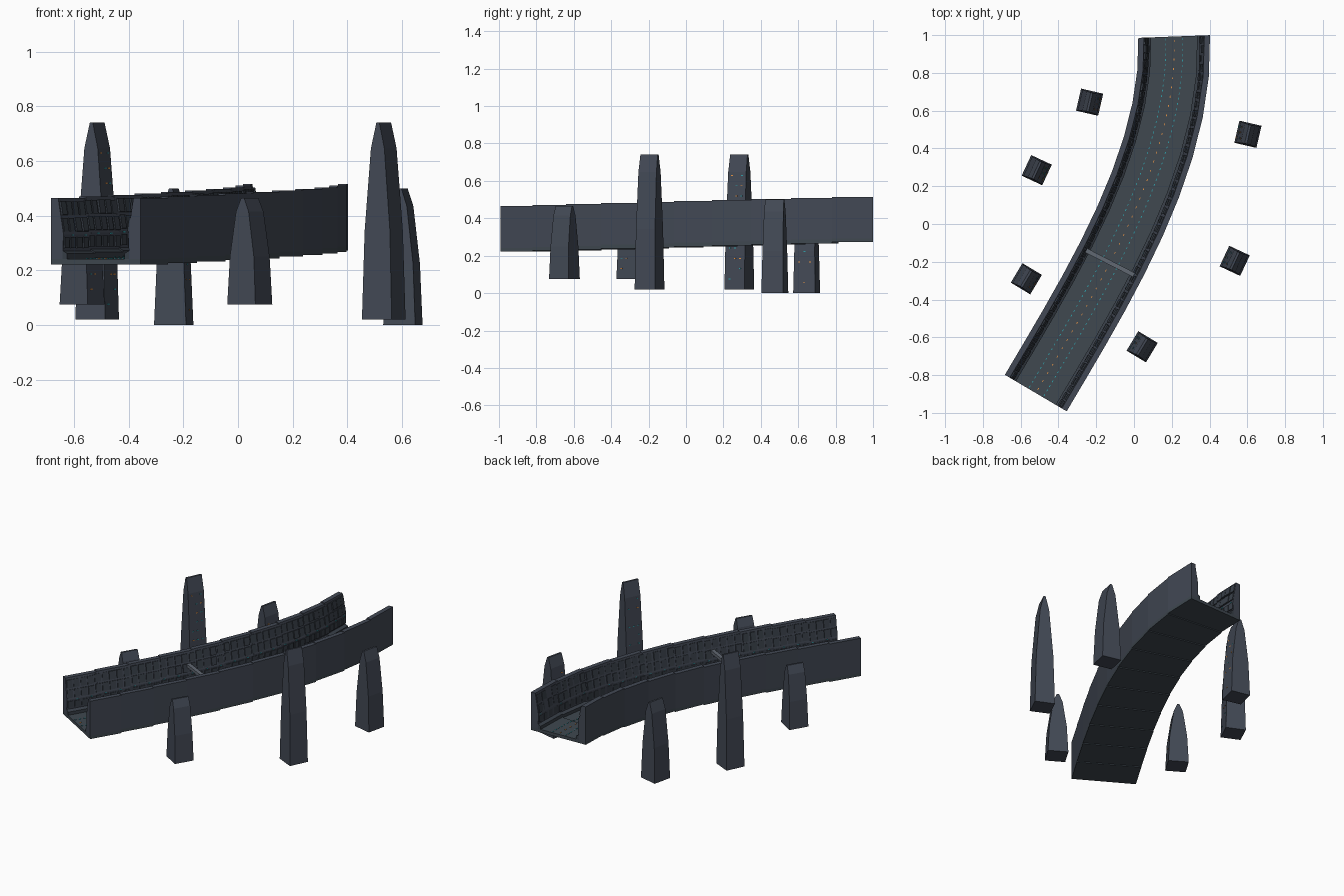
import bpy, bmesh, math, random
from mathutils import Vector, Matrix

if "Cube" in bpy.data.objects:
    bpy.data.objects.remove(bpy.data.objects["Cube"])

random.seed(4)
SEGS = 10


def material(name, rgb):
    m = bpy.data.materials.new(name)
    m.diffuse_color = (*rgb, 1)
    m.use_nodes = True
    m.node_tree.nodes["Principled BSDF"].inputs["Base Color"].default_value = m.diffuse_color
    return m


HULL = material("hull", (0.055, 0.066, 0.09))
FLOOR = material("floor_plate", (0.05, 0.065, 0.08))
PANEL = material("panel", (0.04, 0.05, 0.065))
STEEL = material("steel", (0.12, 0.14, 0.17))
TEAL = material("teal_light", (0.03, 0.35, 0.4))
AMBER = material("amber_light", (0.8, 0.3, 0.06))


def finish(bm, name, mat):
    bmesh.ops.recalc_face_normals(bm, faces=bm.faces)
    me = bpy.data.meshes.new(name)
    bm.to_mesh(me)
    bm.free()
    me.materials.append(mat)
    ob = bpy.data.objects.new(name, me)
    bpy.context.collection.objects.link(ob)
    return ob


# centre line of the trench: one cubic curve
P = [Vector(p) for p in ((-0.52, -0.895), (-0.19, -0.336), (0.237, 0.3425), (0.2125, 0.9925))]


def level(t):
    return 0.222 + 0.05 * min(SEGS - 1, int(t * SEGS + 1e-6)) / (SEGS - 1)


def frame(t):
    """Matrix with x across, y along, z up at curve position t."""
    s = 1 - t
    p = P[0]*s**3 + P[1]*3*s*s*t + P[2]*3*s*t*t + P[3]*t**3
    d = ((P[1]-P[0])*s*s + (P[2]-P[1])*2*s*t + (P[3]-P[2])*t*t).normalized()
    return Matrix(((d.y, d.x, 0, p.x), (-d.x, d.y, 0, p.y), (0, 0, 1, level(t)), (0, 0, 0, 1)))


def box(bm, mat, centre, size, tilt=0):
    m = mat @ Matrix.Translation(centre) @ Matrix.Rotation(tilt, 4, 'Y') @ Matrix.Diagonal((*size, 1))
    bmesh.ops.create_cube(bm, size=1, matrix=m)


def sweep(name, profile, mat):
    """Closed cross-section carried along the curve in level steps."""
    bm = bmesh.new()
    for i in range(SEGS):
        rings = []
        for t in (i / SEGS, (i + 1) / SEGS):
            m = frame(t)
            m[2][3] = level(i / SEGS)
            rings.append([bm.verts.new(m @ Vector((u, 0, z))) for u, z in profile])
        n = len(profile)
        for k in range(n):
            bm.faces.new((rings[0][k], rings[0][(k+1) % n], rings[1][(k+1) % n], rings[1][k]))
        bm.faces.new(rings[0])
        bm.faces.new(rings[1])
    return finish(bm, name, mat)


# trench shell: floor and two walls
sweep("trench_floor", [(-0.19, 0), (0.19, 0), (0.19, 0.02), (-0.19, 0.02)], FLOOR)
for side, label in ((-1, "left"), (1, "right")):
    wall = [(0.19, 0.02), (0.19, 0.243), (0.16, 0.243), (0.137, 0.11), (0.142, 0.02)]
    sweep(label + "_wall", [(u * side, z) for u, z in wall], HULL)
    sweep(label + "_conduit", [(side * u, z) for u, z in
                               ((0.143, 0.02), (0.122, 0.02), (0.122, 0.04), (0.141, 0.05))], PANEL)

    # plating on the inner wall faces, with small lights between rows
    bm, lights = bmesh.new(), bmesh.new()
    slope = math.atan2(0.023, 0.133) * side
    count = 44
    for i in range(count):
        m = frame((i + 0.5) / count)
        for z in (0.145, 0.205):
            u = 0.137 + (z - 0.11) * 0.173
            depth = random.choice((0.006, 0.01, 0.014))
            box(bm, m, (side * u, 0, z), (depth, random.uniform(0.032, 0.041), 0.05), slope)
        box(bm, m, (side * 0.138, 0, 0.08), (0.008, 0.034, 0.04))
        if i % 2:
            box(lights, m, (side * 0.138, 0, 0.108), (0.006, 0.012, 0.004))
    finish(bm, label + "_wall_panels", PANEL)
    finish(lights, label + "_wall_lights", TEAL)

# guide lights on the floor
for name, u, count, mat in (("centre_lights", 0, 40, AMBER), ("left_guide_lights", -0.045, 70, TEAL),
                            ("right_guide_lights", 0.045, 70, TEAL)):
    bm = bmesh.new()
    for i in range(count):
        box(bm, frame((i + 0.5) / count), (u, 0, 0.021), (0.004, 0.011, 0.004))
    finish(bm, name, mat)

# crossing beam
bm = bmesh.new()
box(bm, frame(0.385), (0, 0, 0.16), (0.285, 0.024, 0.02))
finish(bm, "cross_beam", STEEL)

# towers: ridge-topped tapering prisms (height fraction, half width, half depth)
TAPER = [(0, 0.06, 0.06), (0.45, 0.051, 0.056), (0.87, 0.027, 0.053), (1, 0.006, 0.051)]


def half_size(f):
    for (f0, a0, b0), (f1, a1, b1) in zip(TAPER, TAPER[1:]):
        if f <= f1:
            k = (f - f0) / (f1 - f0)
            return a0 + (a1 - a0) * k, b0 + (b1 - b0) * k


def tower(name, x, y, z, height, turn):
    m = Matrix.Translation((x, y, z)) @ Matrix.Rotation(math.radians(turn), 4, 'Z')
    bm = bmesh.new()
    rings = [[bm.verts.new(m @ Vector((sx * a, sy * b, f * height)))
              for sx, sy in ((-1, -1), (1, -1), (1, 1), (-1, 1))] for f, a, b in TAPER]
    for lo, hi in zip(rings, rings[1:]):
        for k in range(4):
            bm.faces.new((lo[k], lo[(k+1) % 4], hi[(k+1) % 4], hi[k]))
    bm.faces.new(rings[0])
    bm.faces.new(rings[-1])
    finish(bm, name, HULL)
    # small windows on the side facing the trench
    side = 1 if x < 0.0 else -1
    sets = {TEAL: bmesh.new(), AMBER: bmesh.new()}
    rows = int(height / 0.055)
    for r in range(1, rows - 1):
        f = r / rows
        a, b = half_size(f)
        for v in (-0.03, 0, 0.03):
            if random.random() < 0.6:
                bm = sets[random.choice((TEAL, AMBER))]
                box(bm, m, (side * a, v, f * height), (0.004, 0.011, 0.005))
    for mat, bm in sets.items():
        finish(bm, name + "_windows_" + mat.name, mat)


tower("back_left_tower", -0.235, 0.645, 0.0, 0.50, -13)
tower("back_right_tower", 0.603, 0.475, 0.0, 0.50, -13)
tower("middle_left_tower", -0.515, 0.285, 0.02, 0.72, -25)
tower("middle_right_tower", 0.533, -0.195, 0.02, 0.72, -25)
tower("front_left_tower", -0.57, -0.29, 0.075, 0.39, -31)
tower("front_right_tower", 0.043, -0.65, 0.075, 0.39, -31)
